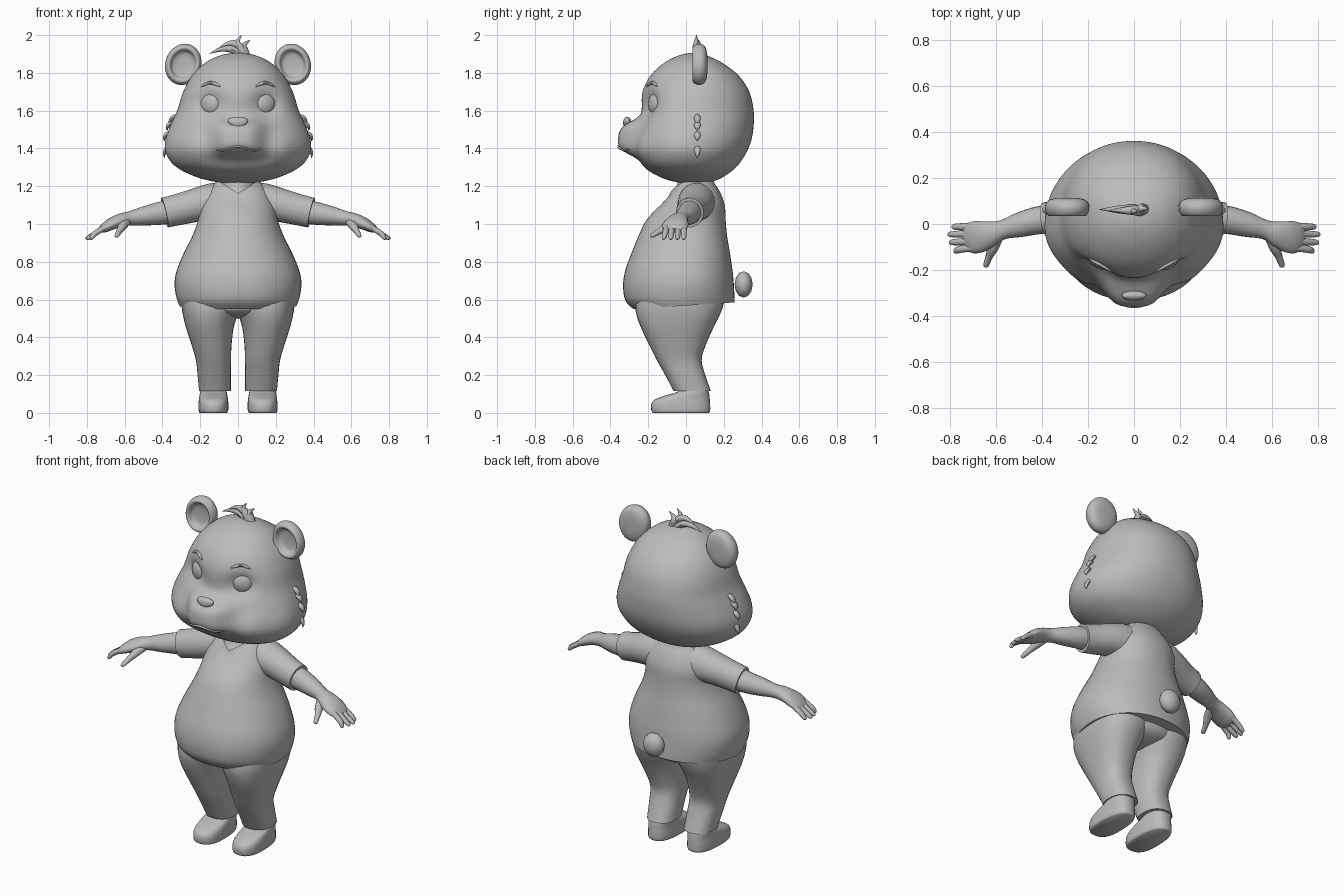
import bpy, bmesh, math
from mathutils import Vector, Matrix
from mathutils.bvhtree import BVHTree

grey = bpy.data.materials.new("plain grey")
grey.diffuse_color = (0.5, 0.5, 0.5, 1)


def spline(rows, k):
    """Catmull-Rom interpolation of equal-length tuples, k steps per span."""
    out = []
    for i in range(len(rows) - 1):
        a, b, c, d = (rows[max(0, min(len(rows) - 1, i + j))] for j in (-1, 0, 1, 2))
        for s in range(k):
            t = s / k
            out.append([0.5 * (2 * q + (r - p) * t + (2 * p - 5 * q + 4 * r - u) * t * t
                        + (3 * q - p - 3 * r + u) * t ** 3) for p, q, r, u in zip(a, b, c, d)])
    return out + [list(rows[-1])]


def finish(name, bm):
    bmesh.ops.recalc_face_normals(bm, faces=bm.faces[:])
    mesh = bpy.data.meshes.new(name)
    bm.to_mesh(mesh)
    bm.free()
    mesh.materials.append(grey)
    obj = bpy.data.objects.new(name, mesh)
    bpy.context.collection.objects.link(obj)
    return obj


def skin(name, rings, side=1, ends=(True, True)):
    bm = bmesh.new()
    loops = [[bm.verts.new((p[0] * side, p[1], p[2])) for p in r] for r in rings]
    n = len(loops[0])
    for a, b in zip(loops, loops[1:]):
        for i in range(n):
            bm.faces.new((a[i], a[(i + 1) % n], b[(i + 1) % n], b[i]))
    for loop, closed in zip((loops[0], loops[-1]), ends):
        if closed:
            bm.faces.new(loop)
    return finish(name, bm)


def loft(name, rows, n=32, k=4, power=2.0, bend=None, side=1, ends=(True, True)):
    """Stack of rounded sections: (z, centre x, half width, front y, back y, widest y)."""
    rings = []
    for z, cx, hw, yf, yb, ym in spline(rows, k):
        ring = []
        for i in range(n):
            a = 2 * math.pi * i / n
            c, s = math.cos(a), math.sin(a)
            x = cx + hw * math.copysign(abs(c) ** (2 / power), c)
            y = ym + ((yb - ym) if s > 0 else (ym - yf)) * math.copysign(abs(s) ** (2 / power), s)
            p = Vector((x, y, z))
            ring.append(bend(p) if bend else p)
        rings.append(ring)
    return skin(name, rings, side, ends)


def tube(name, rows, n=12, k=4, side=1, up=(0, 0, 1)):
    """Sweep along a path: (x, y, z, sideways radius, upward radius)."""
    rows = spline(rows, k)
    rings = []
    for i, r in enumerate(rows):
        t = Vector(rows[min(i + 1, len(rows) - 1)][:3]) - Vector(rows[max(i - 1, 0)][:3])
        t.normalize()
        u = t.cross(Vector(up)).normalized()
        v = u.cross(t)
        rings.append([Vector(r[:3]) + u * r[3] * math.cos(2 * math.pi * j / n)
                      + v * r[4] * math.sin(2 * math.pi * j / n) for j in range(n)])
    return skin(name, rings, side)


def ball(name, loc, size, turn=0, seg=24, taper=0):
    bm = bmesh.new()
    bmesh.ops.create_uvsphere(bm, u_segments=seg, v_segments=seg // 2, radius=1)
    for v in bm.verts:
        v.co.x *= 1 + taper * v.co.z
    bm.transform(Matrix.Translation(loc) @ Matrix.Rotation(turn, 4, 'Z') @ Matrix.Diagonal((*size, 1)))
    return finish(name, bm)


# Head: lofted skull with a muzzle, cheeks and eye sockets pushed in or out
def face(p):
    if p.y < 0:
        x, z = abs(p.x), p.z
        w = min(1, -p.y / 0.12)
        p.y -= w * 0.105 * math.exp(-(x / 0.135) ** 4 - (abs(z - 1.455) / 0.095) ** 4)
        p.y -= w * 0.035 * math.exp(-((x - 0.23) / 0.09) ** 2 - ((z - 1.4) / 0.09) ** 2)
        p.y += w * 0.045 * math.exp(-((x - 0.155) / 0.07) ** 2 - ((z - 1.635) / 0.065) ** 2)
    return p


head = loft("head", [
    (1.215, 0, .03, .02, .08, .05), (1.22, 0, .1, -.04, .12, .05), (1.245, 0, .21, -.13, .19, .03),
    (1.3, 0, .325, -.22, .265, 0), (1.37, 0, .38, -.25, .315, -.01), (1.44, 0, .385, -.255, .345, -.01),
    (1.52, 0, .358, -.245, .358, 0), (1.6, 0, .322, -.235, .358, .02), (1.7, 0, .29, -.23, .335, .04),
    (1.79, 0, .24, -.185, .275, .05), (1.86, 0, .165, -.105, .18, .05), (1.895, 0, .085, -.03, .1, .04),
    (1.905, 0, .02, .02, .06, .04)], n=96, k=5, power=2.15, bend=face)
tree = BVHTree.FromPolygons([v.co for v in head.data.vertices], [p.vertices for p in head.data.polygons])


def on_face(x, z):
    return tree.ray_cast(Vector((x, -1, z)), Vector((0, 1, 0)))[0].y


# Nose and mouth
ball("nose", (0, on_face(0, 1.53) + .003, 1.535), (.05, .022, .032), taper=.45)
mouth = []
for i in range(-6, 7):
    x = i * .021
    z = 1.397 + .012 * math.cos(x * 30) * (abs(i) < 5) - .004 * (abs(i) > 4)
    r = .009 * (1 - (i / 6.3) ** 2) + .002
    mouth.append((x, on_face(x, z), z, r, r * .7))
tube("mouth", mouth, n=8, k=2)

# Eyes, brows, ears and cheek fur
for s, tag in ((1, "left"), (-1, "right")):
    ball("eye_" + tag, (s * .145, on_face(s * .145, 1.635) + .006, 1.635), (.057, .034, .058), s * .5)
    brow = []
    for x, z, r in ((.095, 1.728, .003), (.12, 1.742, .009), (.15, 1.747, .009), (.175, 1.738, .007), (.195, 1.727, .002)):
        brow.append((x, on_face(x, z) - .002, z, r, r))
    tube("brow_" + tag, brow, n=8, side=s)

    # Ear: dished disc, with rows of (radius, y)
    rings = []
    for r, y in spline([(.004, .07), (.04, .068), (.062, .06), (.072, .042), (.085, .035), (.098, .05),
                        (.103, .075), (.09, .1), (.055, .112), (.004, .114)], 3):
        rings.append([(.29 + r * .94 * math.cos(a), y, 1.845 + r * 1.06 * math.sin(a) - (r * .1 * math.cos(a)))
                      for a in (2 * math.pi * j / 32 for j in range(32))])
    skin("ear_" + tag, rings, s)

    for i, (x, z, dx, dz) in enumerate(((.335, 1.58, .025, -.055), (.355, 1.54, .02, -.045),
                                        (.368, 1.49, .022, -.05), (.365, 1.425, .025, -.075))):
        tube(f"cheek_fur_{tag}_{i}", [(x - .02, .06, z, .006, .004), (x + dx * .4, .06, z + dz * .3, .018, .012),
             (x + dx, .06, z + dz * .7, .012, .008), (x + dx * .95, .06, z + dz, .001, .001)], n=8, side=s, up=(1, 0, 0))

# Hair tuft
for i, pts in enumerate((((0.04, 1.88), (.015, 1.93), (-.002, 1.965), (.02, 2.0)),
                         ((.05, 1.885), (.0, 1.945), (-.05, 1.955), (-.11, 1.925)),
                         ((.03, 1.88), (-.03, 1.925), (-.09, 1.925), (-.15, 1.902)),
                         ((.05, 1.88), (.03, 1.93), (.035, 1.95), (.065, 1.975)))):
    tube(f"hair_{i}", [(x, .055 + .004 * i, z, r, r) for (x, z), r in zip(pts, (.02, .021, .013, .001))],
         n=8, up=(0, 1, 0))


# Shirt: body with a V neck and a hem that rises to the back
def shirt_bend(p):
    t = max(0, min(1, (p.z - 1.08) / .15))
    if p.y < .04:
        d = t * max(0, 1 - abs(p.x) / .11)
        p.z -= .07 * d
        p.y -= .035 * d
    t = max(0, min(1, (.78 - p.z) / .2))
    p.z += .035 * t * (p.y + .28) / .54
    return p


loft("shirt", [
    (.55, 0, .31, -.28, .258, -.02), (.6, 0, .327, -.322, .256, -.02), (.68, 0, .336, -.333, .252, -.02),
    (.76, 0, .322, -.32, .245, -.02), (.85, 0, .285, -.287, .232, -.01), (.94, 0, .24, -.25, .217, 0),
    (1.02, 0, .212, -.21, .21, .02), (1.1, 0, .2, -.14, .205, .05), (1.17, 0, .165, -.085, .18, .05),
    (1.21, 0, .13, -.06, .155, .05), (1.232, 0, .11, -.05, .145, .05)],
    n=48, power=2.15, bend=shirt_bend, ends=(True, False))
loft("neck", [(1.1, 0, .12, -.1, .15, .05), (1.16, 0, .1, -.078, .14, .05), (1.2, 0, .09, -.05, .135, .05),
              (1.27, 0, .09, -.04, .13, .05)])

for s, tag in ((1, "left"), (-1, "right")):
    # Sleeve and arm
    tube("sleeve_" + tag, [(.06, .06, 1.115, .09, .105), (.14, .055, 1.113, .098, .102), (.22, .045, 1.1, .092, .09),
         (.31, .03, 1.078, .08, .083), (.388, .02, 1.06, .073, .08)], n=24, side=s)
    tube("arm_" + tag, [(.34, .025, 1.07, .062, .066), (.42, .015, 1.055, .06, .06), (.5, -.005, 1.042, .053, .05),
         (.57, -.025, 1.03, .042, .038), (.62, -.042, 1.02, .055, .036), (.67, -.055, 1.0, .069, .032),
         (.71, -.06, .978, .066, .024), (.735, -.063, .965, .045, .012)], n=20, side=s)
    # Fingers and thumb
    for i, (y0, y1, x1) in enumerate(((-.012, -.012, .79), (-.043, -.045, .805), (-.076, -.08, .8), (-.105, -.118, .782))):
        tube(f"finger_{tag}_{i}", [(.665, y0, 1.0, .015, .016), (.72, y0, .973, .016, .015),
             (.76, (y0 + y1) / 2, .947, .015, .014), (x1 - .006, y1, .925, .011, .01), (x1, y1, .92, .003, .003)], n=10, side=s)
    tube("thumb_" + tag, [(.585, -.05, 1.015, .02, .022), (.61, -.1, .99, .024, .022), (.628, -.14, .962, .016, .016),
         (.642, -.18, .938, .012, .011), (.644, -.187, .934, .003, .003)], n=10, side=s)
    # Trouser leg and shoe
    loft("leg_" + tag, [
        (.115, .122, .084, -.065, .132, .03), (.2, .126, .088, -.11, .102, 0), (.28, .13, .093, -.155, .083, -.03),
        (.36, .14, .106, -.195, .105, -.04), (.45, .149, .126, -.238, .145, -.04), (.51, .147, .143, -.26, .175, -.03),
        (.56, .14, .158, -.268, .195, -.03), (.62, .14, .16, -.26, .21, -.03)], power=2.35, side=s)
    loft("shoe_" + tag, [
        (0, .13, .072, -.175, .122, -.05), (.01, .13, .078, -.183, .128, -.05), (.045, .13, .079, -.184, .128, -.05),
        (.07, .13, .077, -.165, .126, -.04), (.092, .13, .074, -.11, .124, -.01), (.112, .13, .07, -.045, .12, .03),
        (.14, .128, .065, -.03, .115, .04)], power=2.5, side=s, k=3)

# Hips and tail
loft("hips", [(.5, 0, .06, -.1, .05, -.03), (.515, 0, .14, -.2, .13, -.03), (.54, 0, .24, -.255, .18, -.03),
              (.58, 0, .285, -.265, .2, -.03), (.64, 0, .29, -.26, .21, -.03)])
ball("tail", (0, .305, .68), (.066, .048, .07), seg=12)

# Smooth shading with crisp hems
bpy.ops.object.select_all(action='SELECT')
bpy.context.view_layer.objects.active = head
bpy.ops.object.shade_smooth_by_angle(angle=math.radians(45))
